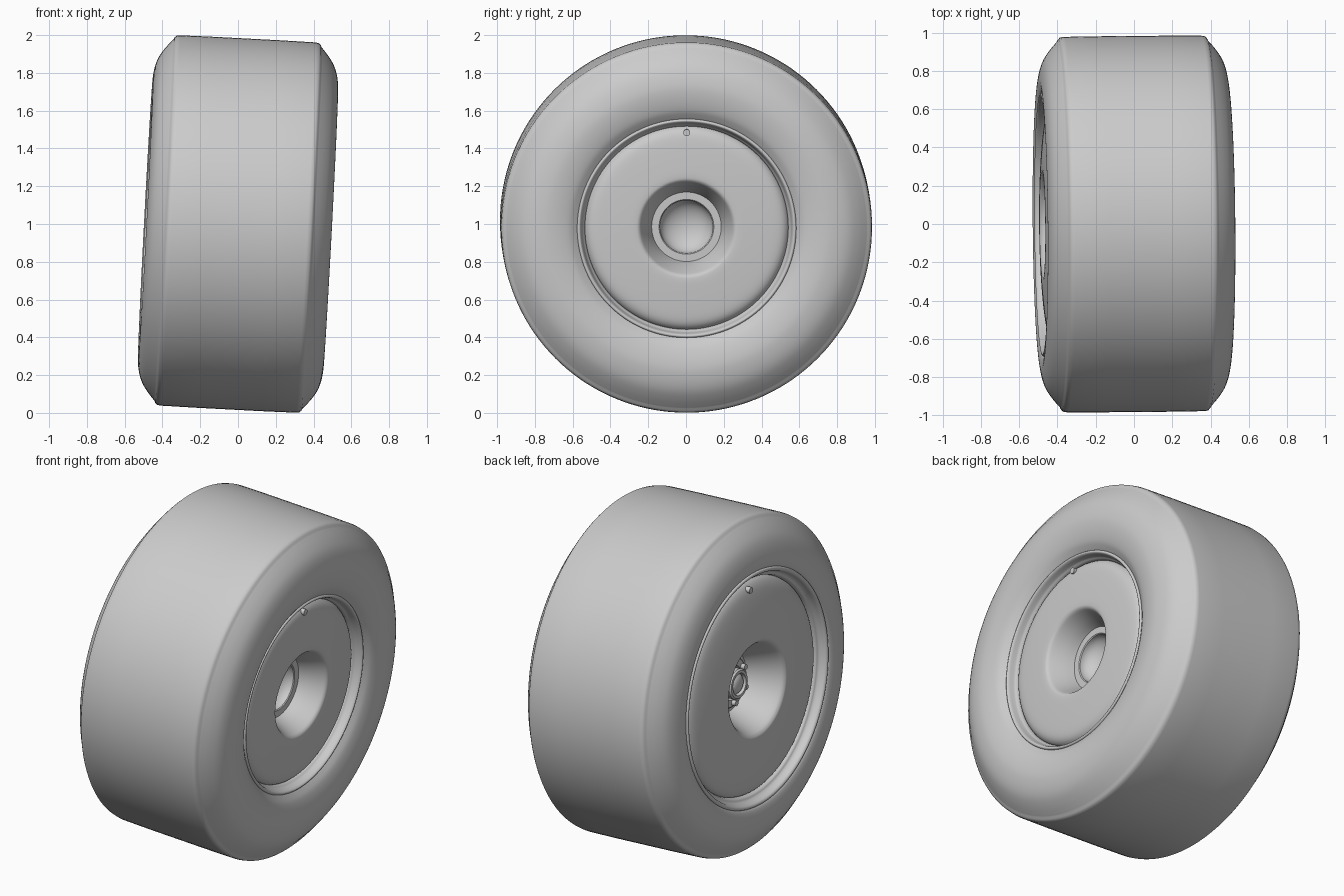
import bpy, bmesh, math
from mathutils import Matrix, Vector

if "Cube" in bpy.data.objects:
    bpy.data.objects.remove(bpy.data.objects["Cube"])

SEG = 144
# wheel pose: slight camber and toe, centre one unit above the floor
POSE = (Matrix.Translation((0, 0, 1.0)) @ Matrix.Rotation(math.radians(0.5), 4, 'Z')
        @ Matrix.Rotation(math.radians(3), 4, 'Y'))


def finish(name, bm, angle=35):
    bmesh.ops.remove_doubles(bm, verts=bm.verts, dist=1e-5)
    bmesh.ops.recalc_face_normals(bm, faces=bm.faces)
    bm.transform(POSE)
    me = bpy.data.meshes.new(name)
    bm.to_mesh(me)
    bm.free()
    ob = bpy.data.objects.new(name, me)
    bpy.context.collection.objects.link(ob)
    bpy.ops.object.select_all(action='DESELECT')
    ob.select_set(True)
    bpy.context.view_layer.objects.active = ob
    bpy.ops.object.shade_smooth_by_angle(angle=math.radians(angle))
    return ob


def lathe(name, profile, seg=SEG, shift=0.0):
    """Spin (x, radius) points around the x axle."""
    bm = bmesh.new()
    rings = []
    for x, r in profile:
        rings.append([bm.verts.new((x + shift, r * math.sin(a), r * math.cos(a)))
                      for a in (2 * math.pi * i / seg for i in range(seg))])
    for a, b in zip(rings, rings[1:]):
        for i in range(seg):
            j = (i + 1) % seg
            bm.faces.new((a[i], a[j], b[j], b[i]))
    return finish(name, bm)


def smooth(pts, n=4):
    """Catmull-Rom curve through profile points."""
    p = [Vector(q) for q in [pts[0]] + pts + [pts[-1]]]
    out = []
    for i in range(1, len(p) - 2):
        a, b, c, d = p[i - 1:i + 3]
        for k in range(n):
            t = k / n
            out.append(0.5 * (2 * b + (c - a) * t + (2 * a - 5 * b + 4 * c - d) * t * t
                              + (3 * b - a - 3 * c + d) * t ** 3))
    return [tuple(v) for v in out] + [pts[-1]]


def cylinder(name, centre, radius, length, seg=24):
    bm = bmesh.new()
    bmesh.ops.create_cone(bm, cap_ends=True, segments=seg, radius1=radius, radius2=radius,
                          depth=length, matrix=Matrix.Translation(centre)
                          @ Matrix.Rotation(math.pi / 2, 4, 'Y'))
    return finish(name, bm)


# tyre: inner-side wall, shoulder, tread, shoulder, outer-side wall
shoulder = [(0.490, 0.765), (0.480, 0.82), (0.462, 0.867), (0.432, 0.912), (0.398, 0.952)]
edge = [(0.393, 0.957), (0.388, 0.968), (0.378, 0.978), (0.36, 0.9815)]
left_wall = smooth([(-0.470, 0.685), (-0.482, 0.70), (-0.489, 0.73)]
                   + [(-x, r) for x, r in shoulder])
right_wall = smooth(shoulder[::-1] + [(0.490, 0.72), (0.482, 0.67), (0.468, 0.625),
                                      (0.450, 0.595), (0.435, 0.575)])
tread = [(-x, r) for x, r in edge] + [(-0.18, 0.983), (0, 0.983), (0.18, 0.983)] + edge[::-1]
lathe("tyre", left_wall + tread + right_wall)

# rim: rolled lip on each side joined by the barrel
left_lip = smooth([(-0.45, 0.69), (-0.478, 0.69), (-0.486, 0.68), (-0.478, 0.667),
                   (-0.455, 0.66), (-0.44, 0.65), (-0.43, 0.635), (-0.39, 0.625)], 3)
right_lip = smooth([(0.35, 0.535), (0.39, 0.54), (0.405, 0.55), (0.42, 0.555),
                    (0.44, 0.561), (0.448, 0.57), (0.44, 0.58), (0.415, 0.58)], 3)
lathe("rim", left_lip + [(-0.28, 0.60), (-0.1, 0.53), (0.2, 0.53)] + right_lip)

# outer-side cover with tapered centre recess, ledge and dished socket
right_face = smooth([(0.345, 0.542), (0.365, 0.532), (0.382, 0.512), (0.392, 0.48),
                     (0.398, 0.42), (0.403, 0.33), (0.404, 0.275), (0.398, 0.252),
                     (0.375, 0.236), (0.31, 0.205), (0.255, 0.184)], 4)
dish = [(0.25 - 0.09 * math.sin(a), 0.14 * math.cos(a))
        for a in (math.pi / 2 * i / 10 for i in range(11))]
lathe("right_cover", right_face + [(0.255, 0.145)] + dish, shift=0.026)

# inner-side cover with tapered recess and hub floor
left_face = smooth([(-0.375, 0.63), (-0.395, 0.622), (-0.412, 0.60), (-0.425, 0.56),
                    (-0.437, 0.48), (-0.447, 0.37), (-0.45, 0.30), (-0.445, 0.275),
                    (-0.42, 0.255), (-0.33, 0.215), (-0.25, 0.18)], 4)
lathe("left_cover", left_face + [(-0.25, 0.0)], shift=-0.03)

# hub: flange ring, nut and rounded axle end
HUB = -0.025
lathe("hub_flange", [(-0.25, 0.15), (-0.275, 0.15), (-0.285, 0.14), (-0.285, 0.10),
                     (-0.25, 0.095)], 64, HUB)
lathe("hub_nut", [(-0.25, 0.088), (-0.325, 0.088), (-0.335, 0.08), (-0.335, 0.064),
                  (-0.30, 0.06)], 48, HUB)
lathe("axle_end", [(-0.25, 0.06), (-0.315, 0.06), (-0.328, 0.048), (-0.335, 0.027),
                   (-0.337, 0.0)], 48, HUB)
for i in range(6):
    a = math.pi / 3 * i
    cylinder(f"drive_pin_{i + 1}",
             (-0.285 + HUB, 0.12 * math.sin(a), 0.12 * math.cos(a)), 0.016, 0.05, 16)

# valve stems at the top of each cover
cylinder("right_valve", (0.408, 0, 0.506), 0.018, 0.04)
cylinder("left_valve", (-0.45, 0, 0.59), 0.018, 0.04)
